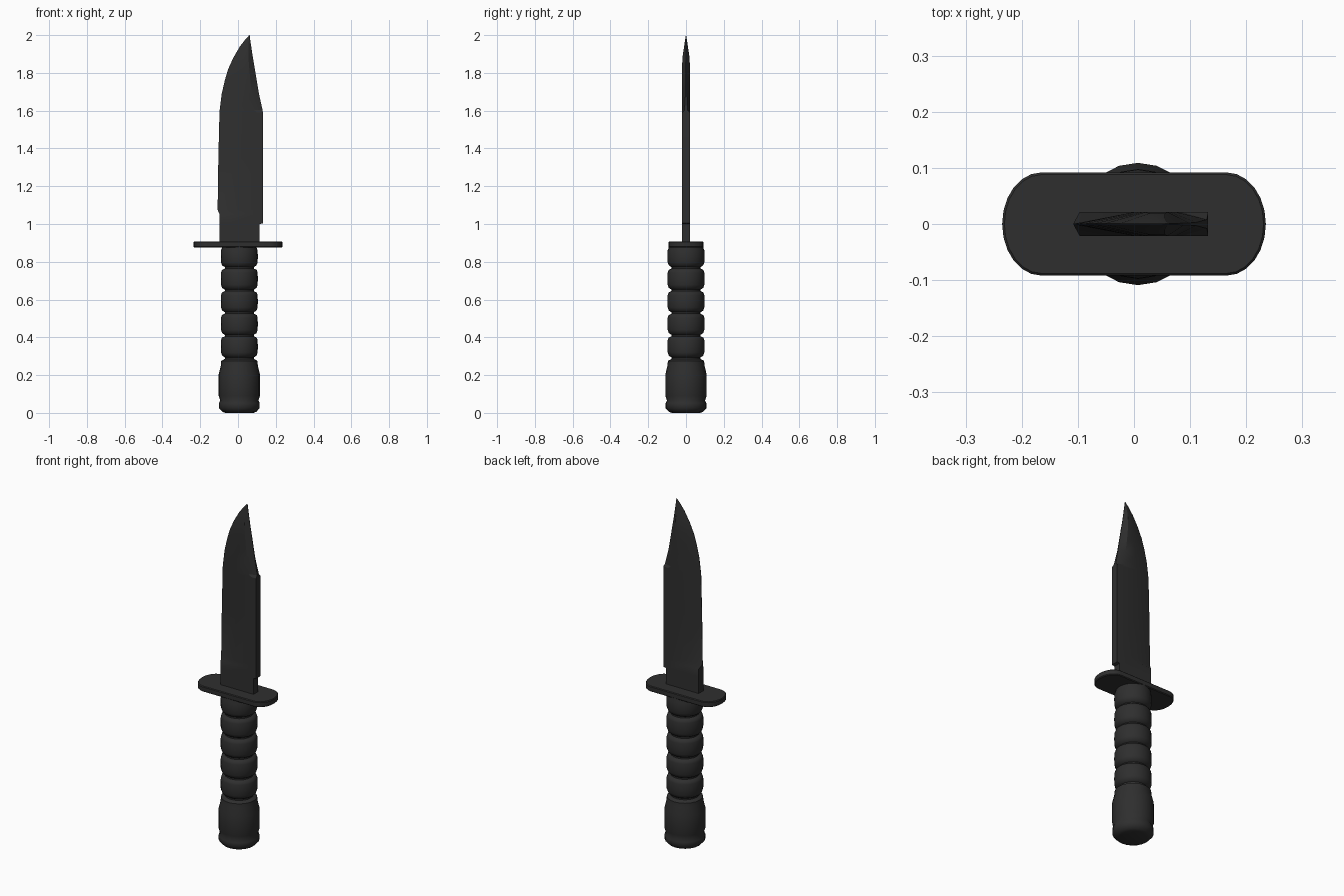
import bpy, bmesh, math

cube = bpy.data.objects.get("Cube")
if cube:
    bpy.data.objects.remove(cube, do_unlink=True)

AXIS_X = 0.007  # handle axis


def material(name, value):
    m = bpy.data.materials.new(name)
    m.use_nodes = True
    colour = (value, value, value, 1)
    m.diffuse_color = colour
    bsdf = m.node_tree.nodes["Principled BSDF"]
    bsdf.inputs["Base Color"].default_value = colour
    bsdf.inputs["Roughness"].default_value = 0.6
    return m


black = material("matte black", 0.028)


def loft(name, rings, angle=40):
    """Skin a stack of equal-length point loops and cap both ends."""
    bm = bmesh.new()
    loops = [[bm.verts.new(p) for p in ring] for ring in rings]
    n = len(loops[0])
    for a, b in zip(loops, loops[1:]):
        for i in range(n):
            j = (i + 1) % n
            bm.faces.new((a[i], a[j], b[j], b[i]))
    bm.faces.new(loops[0])
    bm.faces.new(loops[-1])
    bmesh.ops.remove_doubles(bm, verts=bm.verts, dist=0.0002)
    bmesh.ops.recalc_face_normals(bm, faces=bm.faces)
    mesh = bpy.data.meshes.new(name)
    bm.to_mesh(mesh)
    bm.free()
    ob = bpy.data.objects.new(name, mesh)
    bpy.context.collection.objects.link(ob)
    mesh.materials.append(black)
    bpy.ops.object.select_all(action='DESELECT')
    ob.select_set(True)
    bpy.context.view_layer.objects.active = ob
    bpy.ops.object.shade_smooth_by_angle(angle=math.radians(angle))
    return ob


def lathe(name, profile, sides=20, angle=50):
    turns = [math.tau * i / sides for i in range(sides)]
    return loft(name, [[(AXIS_X + r * math.cos(t), r * math.sin(t), z)
                        for t in turns] for r, z in profile], angle)


# Pommel with a flared foot and a neck
lathe("pommel", [(0.075, 0), (0.09, 0.006), (0.108, 0.025), (0.108, 0.052),
                 (0.101, 0.066), (0.109, 0.09), (0.109, 0.205),
                 (0.098, 0.25), (0.096, 0.275), (0.077, 0.286)])

# Grip: five ribs separated by narrow grooves
grip = []
for k in range(5):
    low = 0.29 + 0.1195 * k
    high = low + 0.1195 if k < 4 else 0.885
    grip += [(0.077, low - 0.004), (0.077, low + 0.004), (0.091, low + 0.013),
             (0.097, low + 0.03), (0.098, (low + high) / 2),
             (0.097, high - 0.025), (0.092, high - 0.011)]
lathe("grip", grip + [(0.092, 0.885)])


# Cross guard: long plate with rounded ends and eased rims
def guard_ring(z, inset):
    pts = []
    for side in (1, -1):
        for i in range(13):
            t = -math.pi / 2 + math.pi * i / 12
            pts.append((side * (0.165 + (0.07 - inset) * math.cos(t)),
                        side * (0.092 - inset) * math.sin(t), z))
    return pts


loft("cross_guard", [guard_ring(0.876, 0.004), guard_ring(0.88, 0),
                     guard_ring(0.904, 0), guard_ring(0.908, 0.004)])


# Blade: cross-sections of cutting edge, bevel line, swedge line and spine
def blade_ring(z, edge, bevel, swedge, spine, t_edge, t, t_spine):
    front = [(edge, t_edge), (bevel, t), (swedge, t), (spine, t_spine)]
    return ([(x, -y, z) for x, y in front] +
            [(x, y, z) for x, y in reversed(front)])


T = 0.021
sections = [
    (0.895, -0.097, -0.05, 0.09, 0.115, T, T, T),
    (1.0, -0.097, -0.04, 0.09, 0.115, T, T, T),
    (1.004, -0.097, -0.04, 0.10, 0.132, T, T, T),
    (1.05, -0.097, -0.02, 0.10, 0.132, T, T, T),
    (1.075, -0.108, 0.0, 0.10, 0.132, 0.001, T, T),
    (1.35, -0.104, 0.0, 0.10, 0.132, 0.001, T, T),
    (1.59, -0.098, 0.0, 0.10, 0.132, 0.001, T, T),
    (1.603, -0.097, 0.0, 0.085, 0.13, 0.001, T, 0.008),
    (1.69, -0.086, 0.01, 0.075, 0.111, 0.001, T, 0.003),
    (1.76, -0.07, 0.015, 0.065, 0.099, 0.001, T, 0.002),
    (1.82, -0.052, 0.02, 0.06, 0.089, 0.001, T, 0.002),
    (1.88, -0.025, 0.028, 0.055, 0.079, 0.001, 0.019, 0.001),
    (1.94, 0.01, 0.04, 0.055, 0.07, 0.001, 0.010, 0.001),
    (1.98, 0.041, 0.053, 0.058, 0.064, 0.001, 0.004, 0.001),
    (2.0, 0.06, 0.061, 0.0615, 0.062, 0.0005, 0.0005, 0.0005),
]
loft("blade", [blade_ring(*s) for s in sections], 25)
